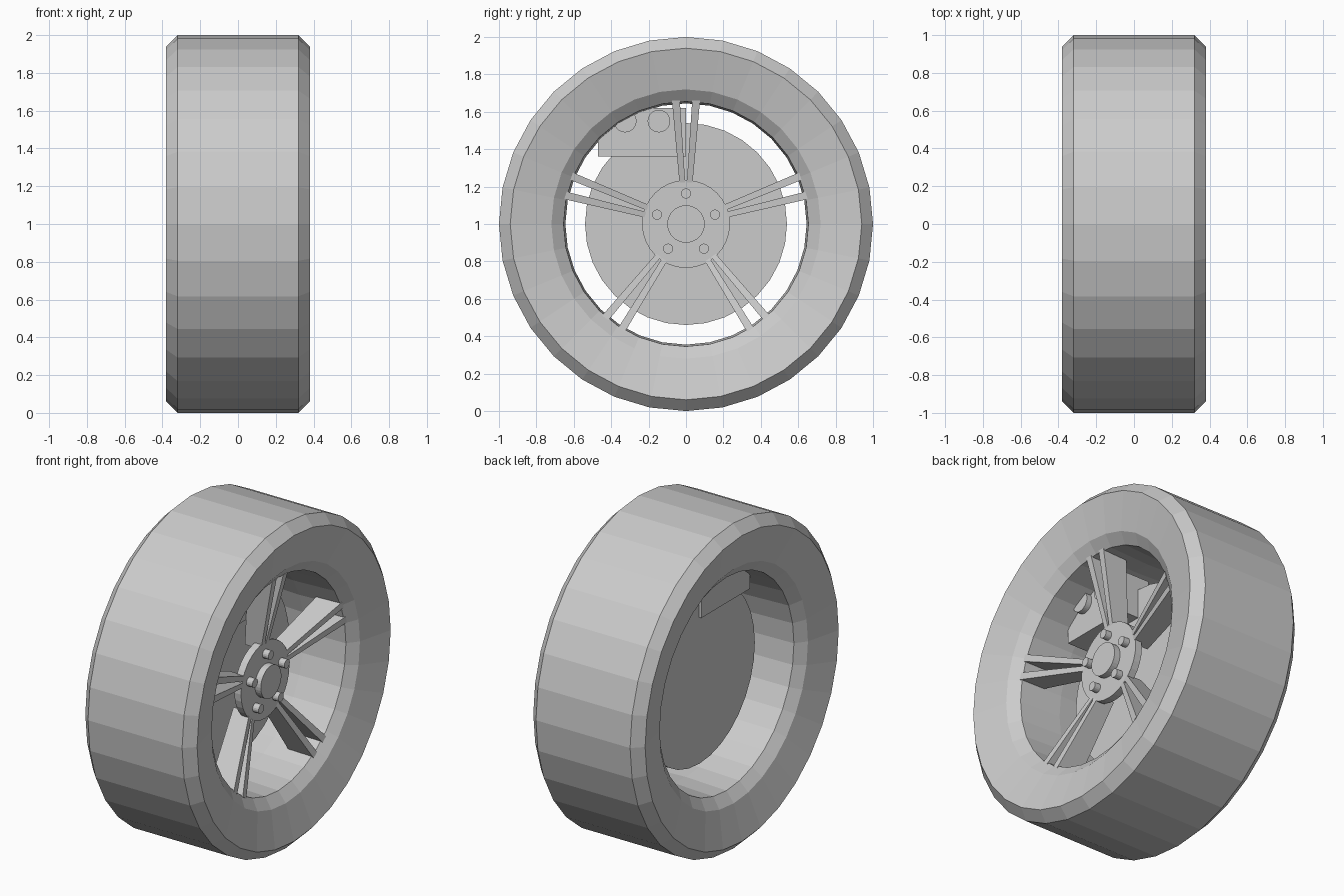
import bpy
import bmesh
from math import cos, sin, tau, radians, pi
from mathutils import Matrix, Vector

cube = bpy.data.objects.get("Cube")
if cube:
    bpy.data.objects.remove(cube, do_unlink=True)

grey = bpy.data.materials.new("light_grey")
grey.use_nodes = True
colour = (0.6, 0.6, 0.6, 1)
grey.diffuse_color = colour
grey.node_tree.nodes["Principled BSDF"].inputs["Base Color"].default_value = colour

AXLE = Vector((0, 0, 1))
SIDES = 32


def finish(name, bm):
    """Turn a bmesh into a flat-shaded object placed on the axle."""
    bmesh.ops.recalc_face_normals(bm, faces=bm.faces)
    mesh = bpy.data.meshes.new(name)
    bm.to_mesh(mesh)
    bm.free()
    mesh.materials.append(grey)
    obj = bpy.data.objects.new(name, mesh)
    obj.location = AXLE
    bpy.context.collection.objects.link(obj)
    return obj


def lathe(name, profile):
    """Sweep a closed (x, radius) profile around the axle."""
    bm = bmesh.new()
    rings = [[bm.verts.new((x, r * cos(tau * i / SIDES), r * sin(tau * i / SIDES)))
              for i in range(SIDES)] for x, r in profile]
    for a, b in zip(rings, rings[1:] + rings[:1]):
        for i in range(SIDES):
            j = (i + 1) % SIDES
            bm.faces.new((a[i], a[j], b[j], b[i]))
    return finish(name, bm)


def disc(name, radius, x0, x1, y=0, z=0, sides=SIDES):
    """Solid cylinder along x, from x0 to x1."""
    bm = bmesh.new()
    place = Matrix.Translation(((x0 + x1) / 2, y, z)) @ Matrix.Rotation(pi / 2, 4, 'Y')
    bmesh.ops.create_cone(bm, cap_ends=True, segments=sides, radius1=radius,
                          radius2=radius, depth=x1 - x0, matrix=place)
    return finish(name, bm)


# Tyre with chamfered shoulders, dished sidewalls and the rim barrel
half = [(0.32, 1.0), (0.38, 0.94), (0.325, 0.72), (0.275, 0.655)]
mirrored = [(-x, r) for x, r in reversed(half)]
lathe("tyre_and_rim", half + [(0, 0.645)] + mirrored)

# Brake disc and caliper with two pistons
disc("brake_disc", 0.54, -0.09, -0.03)
bm = bmesh.new()
bmesh.ops.create_cube(bm, size=1, matrix=Matrix.Translation((-0.01, -0.235, 0.49))
                      @ Matrix.Diagonal((0.19, 0.47, 0.26, 1)))
finish("brake_caliper", bm)
for n, y in enumerate((-0.325, -0.145)):
    disc(f"caliper_piston_{n + 1}", 0.06, 0.06, 0.12, y, 0.55)

# Hub plate, centre cap and wheel nuts
disc("hub_plate", 0.235, 0.14, 0.185)
disc("centre_cap", 0.1, 0.18, 0.225)
for n in range(5):
    a = radians(90 + 72 * n)
    disc(f"wheel_nut_{n + 1}", 0.027, 0.18, 0.225, 0.163 * cos(a), 0.163 * sin(a), 16)

# Five pairs of blade spokes, deeper towards the rim
for n in range(5):
    turn = Matrix.Rotation(radians(72 * n), 3, 'X')
    for label, side in (("a", -1), ("b", 1)):
        bm = bmesh.new()
        ends = []
        for z, y0, y1, x0, x1 in ((0.2, 0.003, 0.033, 0.07, 0.18),
                                  (0.66, 0.033, 0.075, 0.12, 0.285)):
            corners = ((x0, y0), (x1, y0), (x1, y1), (x0, y1))
            ends.append([bm.verts.new(turn @ Vector((x, side * y, z))) for x, y in corners])
        inner, outer = ends
        bm.faces.new(inner)
        bm.faces.new(outer)
        for i in range(4):
            j = (i + 1) % 4
            bm.faces.new((inner[i], inner[j], outer[j], outer[i]))
        finish(f"spoke_{n + 1}{label}", bm)
